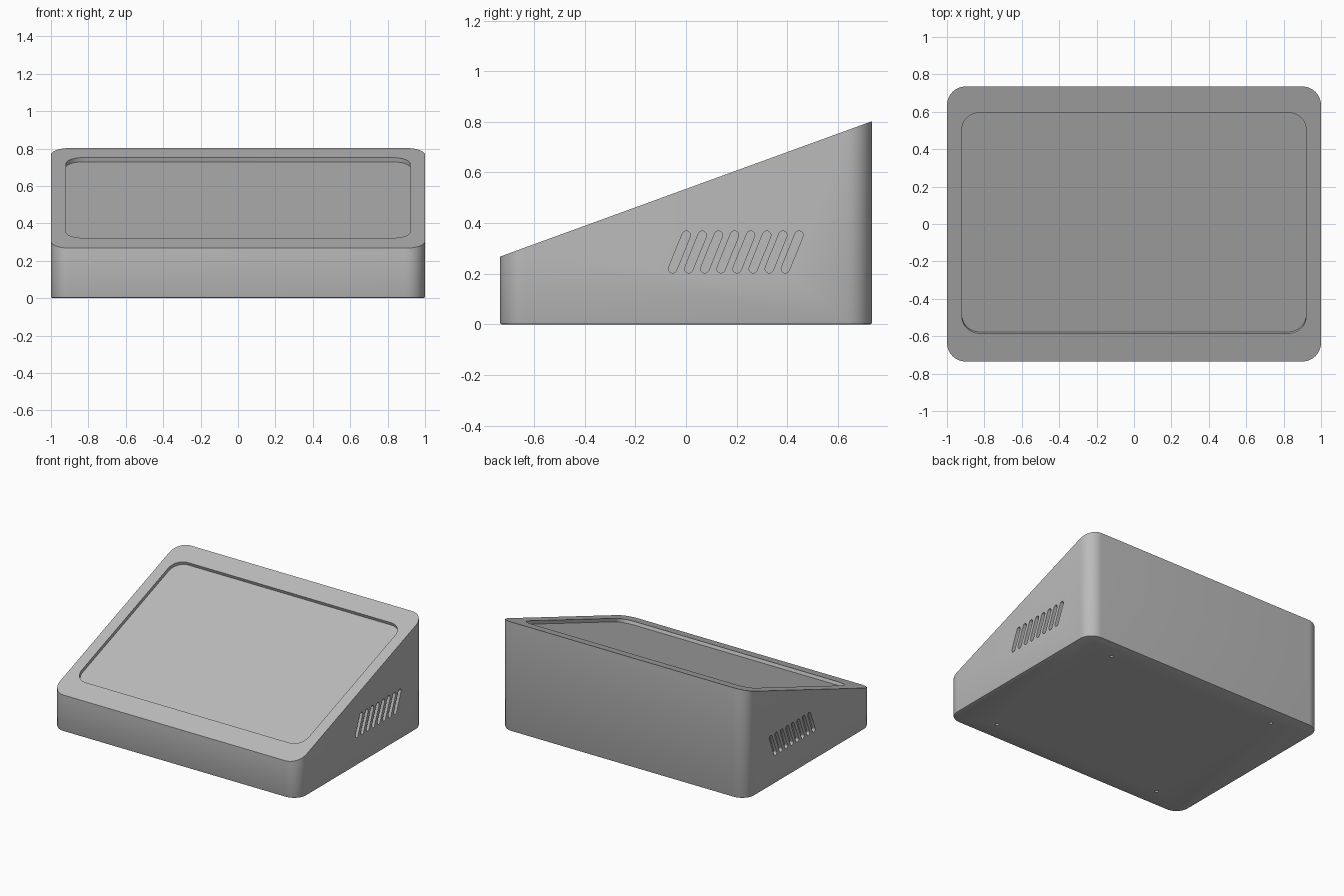
import bpy
import bmesh
import math
from mathutils import Matrix, Vector

if "Cube" in bpy.data.objects:
    bpy.data.objects.remove(bpy.data.objects["Cube"], do_unlink=True)

HALF_X, HALF_Y = 1.0, 0.735
SLOPE = math.radians(20)
MID_Z = 0.535                     # height of the sloped top at y = 0

grey = bpy.data.materials.new("light grey plastic")
grey.use_nodes = True
colour = (0.5, 0.5, 0.5, 1)
grey.diffuse_color = colour
grey.node_tree.nodes["Principled BSDF"].inputs["Base Color"].default_value = colour


def rounded_rect(hx, hy, r, steps):
    """Outline points of a rectangle with rounded corners."""
    points = []
    for i, (sx, sy) in enumerate([(1, 1), (-1, 1), (-1, -1), (1, -1)]):
        for k in range(steps + 1):
            a = math.pi / 2 * (i + k / steps)
            points.append((sx * (hx - r) + r * math.cos(a),
                           sy * (hy - r) + r * math.sin(a)))
    return points


def add_prism(bm, outline, bottom, top, matrix=Matrix()):
    """Closed prism between two heights; top may be a function of y."""
    height = top if callable(top) else (lambda y: top)
    low = [bm.verts.new(matrix @ Vector((x, y, bottom))) for x, y in outline]
    high = [bm.verts.new(matrix @ Vector((x, y, height(y)))) for x, y in outline]
    base = bm.faces.new(low[::-1])
    lid = bm.faces.new(high)
    n = len(outline)
    for i in range(n):
        j = (i + 1) % n
        bm.faces.new((low[i], low[j], high[j], high[i]))
    return base, lid


def make_object(name, bm):
    bmesh.ops.recalc_face_normals(bm, faces=bm.faces)
    mesh = bpy.data.meshes.new(name)
    bm.to_mesh(mesh)
    bm.free()
    mesh.materials.append(grey)
    obj = bpy.data.objects.new(name, mesh)
    bpy.context.collection.objects.link(obj)
    return obj


# Wedge-shaped housing with softened top and bottom rims
bm = bmesh.new()
base, lid = add_prism(bm, rounded_rect(HALF_X, HALF_Y, 0.1, 10), 0,
                      lambda y: MID_Z + y * math.tan(SLOPE))
top_rim, bottom_rim = list(lid.edges), list(base.edges)
bmesh.ops.bevel(bm, geom=top_rim, offset=0.027, segments=6,
                profile=0.5, affect='EDGES')
bmesh.ops.bevel(bm, geom=[e for e in bottom_rim if e.is_valid], offset=0.009,
                segments=2, profile=0.5, affect='EDGES')
housing = make_object("housing", bm)

# Cutters: screen recess, side vents, screw holes
cut = bmesh.new()
recess_frame = (Matrix.Translation((0, 0.005, MID_Z + 0.002))
                @ Matrix.Rotation(SLOPE, 4, 'X'))
add_prism(cut, rounded_rect(0.92, 0.628, 0.095, 10), -0.024, 0.1, recess_frame)

to_side = Matrix(((0, 0, 1, 0), (1, 0, 0, 0), (0, 1, 0, 0), (0, 0, 0, 1)))
lean = Matrix.Rotation(math.radians(-22), 4, 'Z')
for side in (-1, 1):
    for i in range(8):
        centre = (side * HALF_X, -0.026 + 0.0636 * i, 0.286)
        add_prism(cut, rounded_rect(0.0165, 0.088, 0.0164, 5), -0.025, 0.025,
                  Matrix.Translation(centre) @ to_side @ lean)

for sx in (-1, 1):
    for sy in (-1, 1):
        add_prism(cut, rounded_rect(0.0121, 0.0121, 0.012, 4), -0.02, 0.03,
                  Matrix.Translation((sx * 0.69, sy * 0.59, 0)))
cutter = make_object("cutter", cut)
cutter.hide_render = True

# Carve the housing, then drop the helper
carve = housing.modifiers.new("carve", 'BOOLEAN')
carve.operation = 'DIFFERENCE'
carve.solver = 'EXACT'
carve.object = cutter
bpy.ops.object.select_all(action='DESELECT')
housing.select_set(True)
bpy.context.view_layer.objects.active = housing
bpy.ops.object.modifier_apply(modifier=carve.name)
bpy.data.objects.remove(cutter, do_unlink=True)
bpy.ops.object.shade_smooth_by_angle(angle=math.radians(30))
